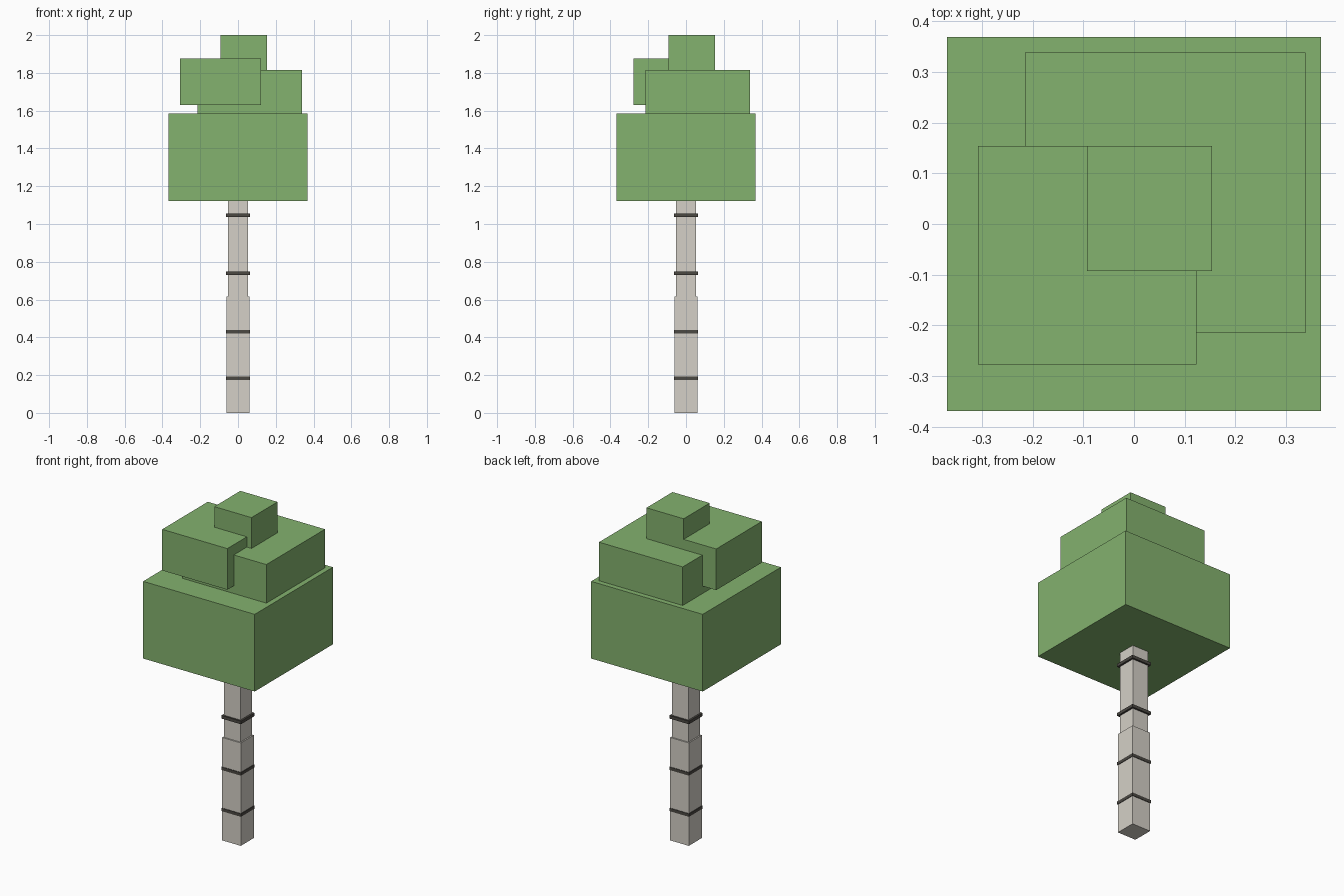
import bpy

if "Cube" in bpy.data.objects:
    bpy.data.objects.remove(bpy.data.objects["Cube"])

U = 2 / 6.5  # design unit: the tree is 6.5 units tall


def material(name, rgb):
    m = bpy.data.materials.new(name)
    m.diffuse_color = (*rgb, 1)
    m.use_nodes = True
    m.node_tree.nodes["Principled BSDF"].inputs["Base Color"].default_value = m.diffuse_color
    return m


def block(name, x, y, z0, width, height, mat):
    """Square block with its base at z0, all in design units."""
    bpy.ops.mesh.primitive_cube_add(size=1, location=(x * U, y * U, (z0 + height / 2) * U))
    o = bpy.context.object
    o.name = name
    o.scale = (width * U, width * U, height * U)
    bpy.ops.object.transform_apply(location=False, rotation=False, scale=True)
    o.data.materials.append(mat)
    return o


bark = material("pale_bark", (0.66, 0.63, 0.57))
dark = material("dark_bark", (0.07, 0.065, 0.055))
leaf = material("leaf_green", (0.23, 0.445, 0.156))

# Trunk in two steps, the upper one running into the foliage
block("lower_trunk", 0, 0, 0, 0.40, 2.0, bark)
block("upper_trunk", 0, 0, 2.0, 0.35, 1.9, bark)

# Thin dark bark rings
for i, z in enumerate((0.6, 1.4, 2.4, 3.4)):
    block(f"bark_ring_{i + 1}", 0, 0, z - 0.03, 0.42, 0.06, dark)

# Stacked, offset foliage blocks
block("main_foliage", 0, 0, 3.65, 2.4, 1.5, leaf)
block("back_right_foliage", 0.2, 0.2, 4.9, 1.8, 1.0, leaf)
block("front_left_foliage", -0.3, -0.2, 5.3, 1.4, 0.8, leaf)
block("top_foliage", 0.1, 0.1, 5.9, 0.8, 0.6, leaf)
